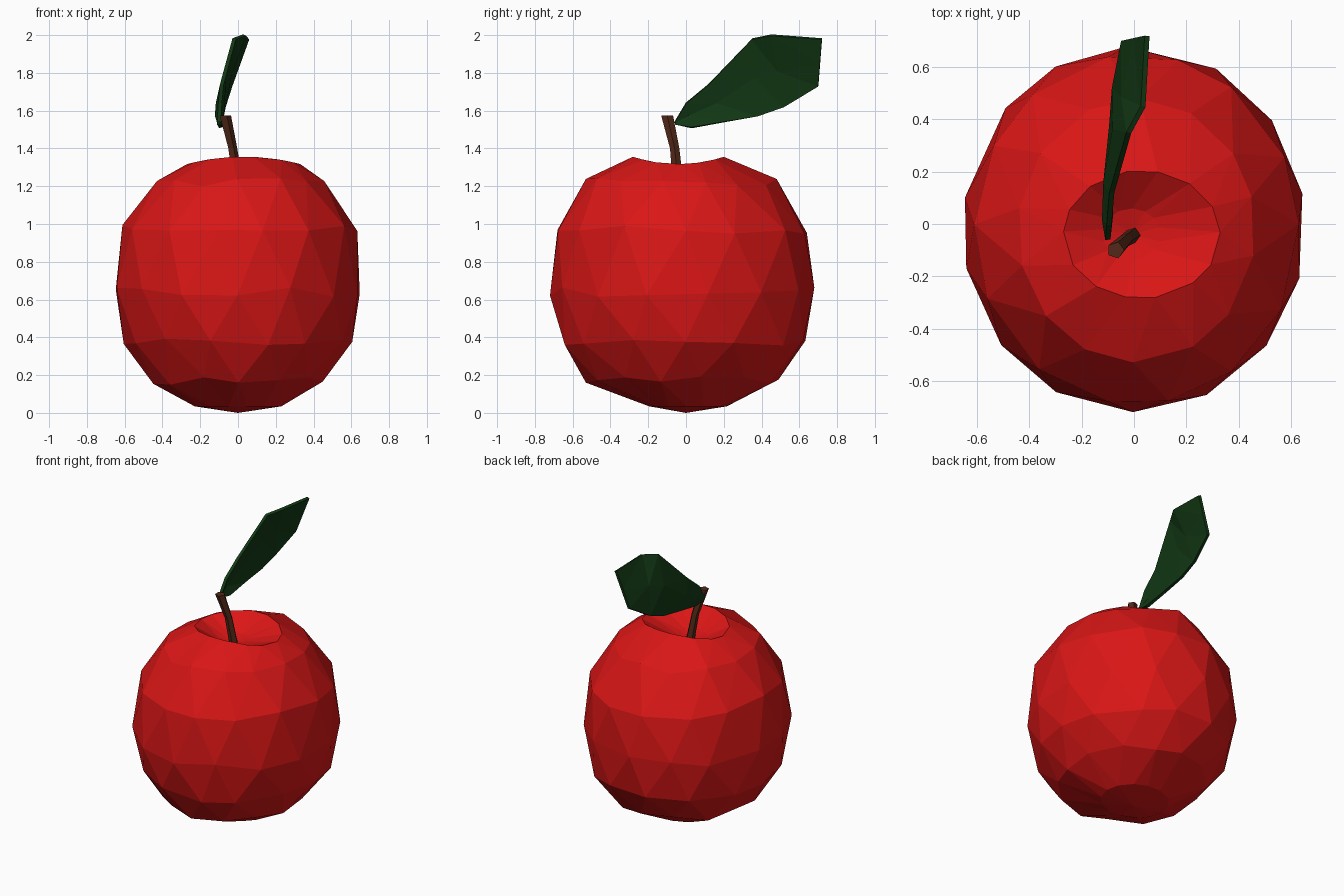
import bpy, bmesh, math, random
from mathutils import Vector

if "Cube" in bpy.data.objects:
    bpy.data.objects.remove(bpy.data.objects["Cube"])

random.seed(4)

def make(name, verts, faces, color):
    me = bpy.data.meshes.new(name)
    me.from_pydata([tuple(v) for v in verts], [], faces)
    bm = bmesh.new()
    bm.from_mesh(me)
    bmesh.ops.recalc_face_normals(bm, faces=bm.faces[:])
    bm.to_mesh(me)
    bm.free()
    ob = bpy.data.objects.new(name, me)
    bpy.context.collection.objects.link(ob)
    mat = bpy.data.materials.new(name + "_colour")
    mat.diffuse_color = (*color, 1)
    mat.use_nodes = True
    mat.node_tree.nodes["Principled BSDF"].inputs["Base Color"].default_value = mat.diffuse_color
    me.materials.append(mat)
    return ob

# Apple body: staggered rings (z, radius x, radius y, centre x, centre y)
N = 14
rings = [(0.035, 0.23, 0.21, 0.0, 0.01),
         (0.17, 0.46, 0.51, 0.0, -0.02),
         (0.38, 0.605, 0.655, 0.0, -0.01),
         (0.64, 0.657, 0.70, 0.0, -0.02),
         (0.97, 0.622, 0.67, 0.01, -0.02),
         (1.22, 0.455, 0.505, 0.01, -0.025),
         (1.345, 0.30, 0.245, 0.03, -0.04),
         (1.25, 0.11, 0.10, -0.01, -0.04)]
verts, faces = [(0, 0, 0)], []
for i, (z, rx, ry, cx, cy) in enumerate(rings):
    for k in range(N):
        a = math.tau * (k + 0.5 * (i % 2) + random.uniform(-0.12, 0.12)) / N
        dz = random.uniform(-0.025, 0.025) if 0 < i < 6 else 0
        if i == 6:   # rim rises at front and back, dips at the sides
            dz = 0.012 - 0.04 * math.cos(a) ** 2
        verts.append((cx + rx * math.cos(a), cy + ry * math.sin(a), z + dz))
verts.append((-0.01, -0.04, 1.22))
for k in range(N):
    n = (k + 1) % N
    faces.append((0, 1 + n, 1 + k))
    for i in range(len(rings) - 1):
        lo, hi = 1 + i * N, 1 + (i + 1) * N
        if i % 2 == 0:
            faces += [(lo + k, lo + n, hi + k), (hi + k, lo + n, hi + n)]
        else:
            faces += [(lo + k, hi + n, hi + k), (lo + k, lo + n, hi + n)]
    top = 1 + (len(rings) - 1) * N
    faces.append((top + k, top + n, len(verts) - 1))
make("apple_body", verts, faces, (0.7, 0.008, 0.008))

# Stem: leaning five-sided tube
path = [(0.0, -0.04, 1.2, 0.03), (-0.03, -0.06, 1.4, 0.026), (-0.07, -0.1, 1.575, 0.033)]
S = 5
sv = [(x + r * math.cos(math.tau * k / S), y + r * math.sin(math.tau * k / S), z)
      for x, y, z, r in path for k in range(S)]
sf = [(i * S + k, i * S + (k + 1) % S, (i + 1) * S + (k + 1) % S, (i + 1) * S + k)
      for i in range(2) for k in range(S)]
sf += [tuple(range(S)), tuple(range(2 * S, 3 * S))]
make("stem", sv, sf, (0.085, 0.022, 0.009))

# Leaf: matching points along upper edge and lower edge, with a creased midrib
upper = [(-0.1, -0.06, 1.54), (-0.095, 0.0, 1.64), (-0.085, 0.12, 1.74),
         (-0.02, 0.35, 1.98), (0.035, 0.45, 2.0), (0.05, 0.72, 1.98)]
lower = [(-0.1, -0.055, 1.525), (-0.09, 0.03, 1.51), (-0.09, 0.2, 1.54),
         (-0.085, 0.38, 1.57), (-0.075, 0.52, 1.62), (-0.04, 0.70, 1.73)]
lv, lf = [], []
for i, (u, l) in enumerate(zip(upper, lower)):
    mid = (Vector(u) + Vector(l)) / 2
    mid.x -= 0.02 if 0 < i < 5 else 0
    lv += [u, mid, l]
for i in range(5):
    for j in range(2):
        a = i * 3 + j
        lf += [(a, a + 1, a + 4), (a, a + 4, a + 3)]
leaf = make("leaf", lv, lf, (0.006, 0.04, 0.007))
mod = leaf.modifiers.new("thickness", 'SOLIDIFY')
mod.thickness = 0.02
mod.offset = 0
